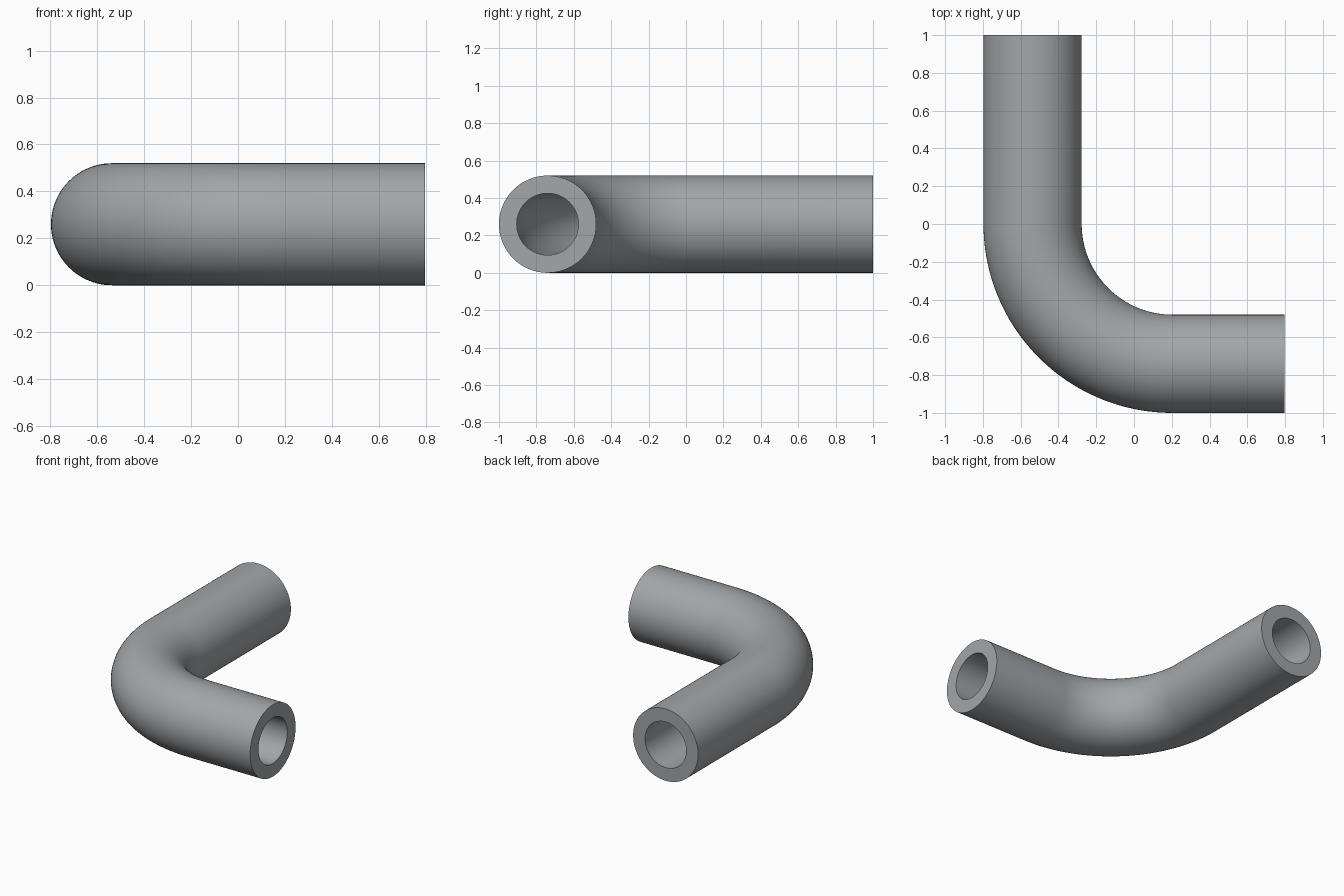
import bpy, bmesh, math
from mathutils import Vector

if "Cube" in bpy.data.objects:
    bpy.data.objects.remove(bpy.data.objects["Cube"])

OUTER, INNER = 0.26, 0.165      # pipe radii
BEND = 0.74                     # centreline bend radius
CX, CY, CZ = 0.203, 0.0, 0.26   # bend centre
END_X, END_Y = 0.797, 1.0       # open ends
SIDES, STEPS = 96, 48

metal = bpy.data.materials.new("grey metal")
metal.diffuse_color = (0.36, 0.385, 0.40, 1)
metal.use_nodes = True
metal.node_tree.nodes["Principled BSDF"].inputs["Base Color"].default_value = metal.diffuse_color

# Centreline stations: (position, horizontal direction of the cross-section)
stations = [(Vector((CX - BEND, END_Y, CZ)), Vector((-1, 0, 0)))]
for i in range(STEPS + 1):
    a = math.pi + math.pi / 2 * i / STEPS
    out = Vector((math.cos(a), math.sin(a), 0))
    stations.append((Vector((CX, CY, CZ)) + out * BEND, out))
stations.append((Vector((END_X, CY - BEND, CZ)), Vector((0, -1, 0))))

bm = bmesh.new()


def ring(pos, out, radius):
    verts = []
    for k in range(SIDES):
        t = 2 * math.pi * k / SIDES
        verts.append(bm.verts.new(pos + radius * (out * math.cos(t) + Vector((0, 0, math.sin(t))))))
    return verts


def bridge(a, b):
    for k in range(SIDES):
        n = (k + 1) % SIDES
        bm.faces.new((a[k], a[n], b[n], b[k]))


# Outer wall and bore
outer = [ring(p, o, OUTER) for p, o in stations]
inner = [ring(p, o, INNER) for p, o in stations]
for wall in (outer, inner):
    for a, b in zip(wall, wall[1:]):
        bridge(a, b)

# Flat annular ends
bridge(outer[0], inner[0])
bridge(outer[-1], inner[-1])
bmesh.ops.recalc_face_normals(bm, faces=bm.faces)

mesh = bpy.data.meshes.new("pipe_elbow")
bm.to_mesh(mesh)
bm.free()
mesh.materials.append(metal)
pipe = bpy.data.objects.new("pipe_elbow", mesh)
bpy.context.collection.objects.link(pipe)
bpy.context.view_layer.objects.active = pipe
pipe.select_set(True)
bpy.ops.object.shade_smooth_by_angle(angle=math.radians(30))
